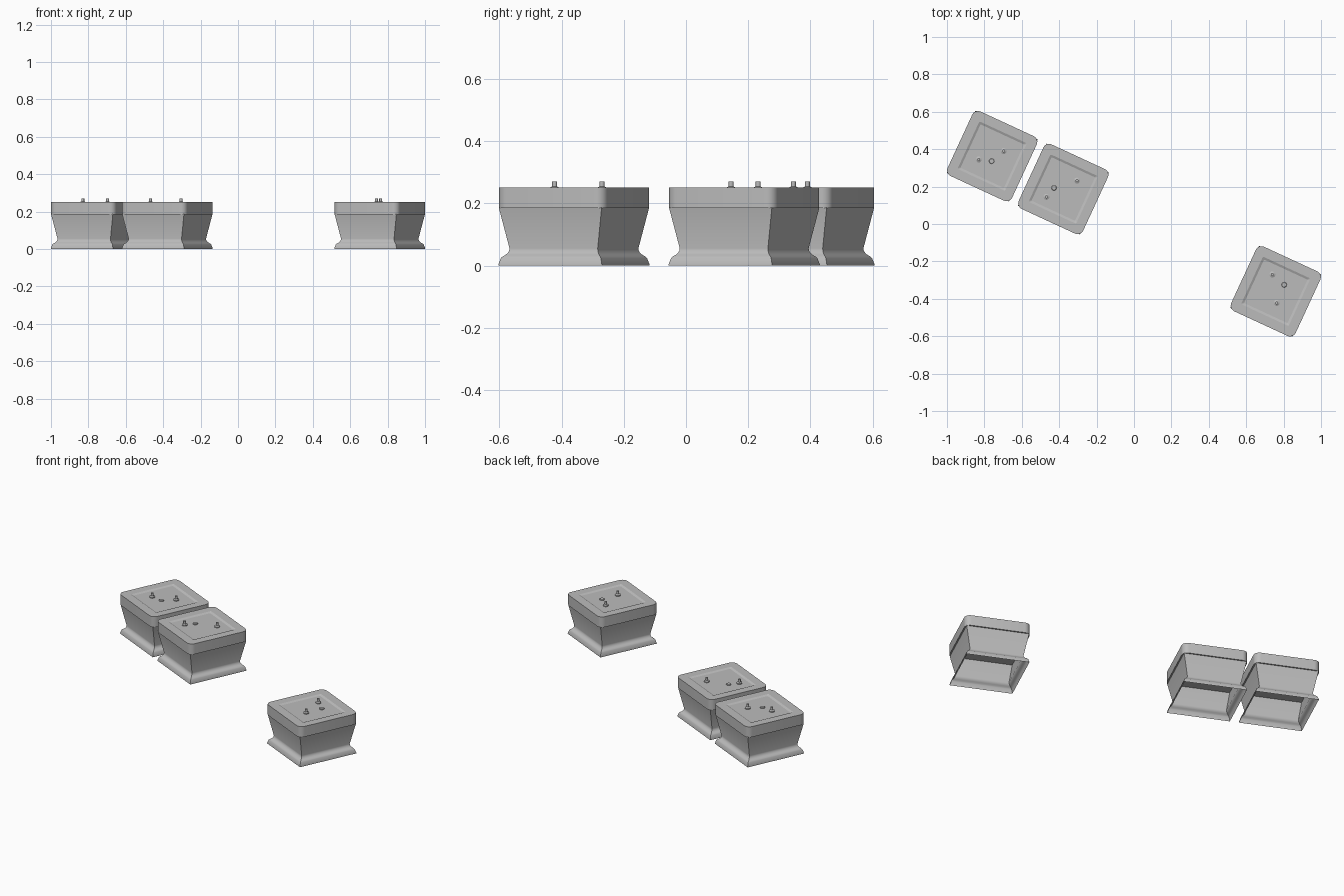
import bpy, bmesh, math
from mathutils import Matrix

if "Cube" in bpy.data.objects:
    bpy.data.objects.remove(bpy.data.objects["Cube"])

grey = bpy.data.materials.new("mid_grey")
grey.diffuse_color = (0.5, 0.5, 0.5, 1)
grey.use_nodes = True
grey.node_tree.nodes["Principled BSDF"].inputs["Base Color"].default_value = grey.diffuse_color
ANGLE = math.radians(-24.8)


def square_ring(half, radius, z, steps):
    """Square outline with rounded corners; steps = 0 gives sharp corners."""
    pts = []
    for q in range(4):
        a0 = q * math.pi / 2
        sx = 1 if q in (0, 3) else -1
        sy = 1 if q in (0, 1) else -1
        for i in range(steps + 1):
            if steps == 0:
                pts.append((sx * half, sy * half, z))
            else:
                a = a0 + i / steps * math.pi / 2
                pts.append((sx * (half - radius) + radius * math.cos(a),
                            sy * (half - radius) + radius * math.sin(a), z))
    return pts


def loft(name, rings, matrix, cap_bottom, cap_top, smooth=30):
    bm = bmesh.new()
    loops = [[bm.verts.new(p) for p in r] for r in rings]
    n = len(loops[0])
    for a, b in zip(loops, loops[1:]):
        for i in range(n):
            j = (i + 1) % n
            bm.faces.new((a[i], a[j], b[j], b[i]))
    if cap_bottom:
        bm.faces.new(loops[0][::-1])
    if cap_top:
        bm.faces.new(loops[-1])
    me = bpy.data.meshes.new(name)
    bm.to_mesh(me)
    bm.free()
    ob = bpy.data.objects.new(name, me)
    bpy.context.collection.objects.link(ob)
    ob.matrix_world = matrix
    me.materials.append(grey)
    bpy.ops.object.select_all(action='DESELECT')
    ob.select_set(True)
    bpy.context.view_layer.objects.active = ob
    bpy.ops.object.shade_smooth_by_angle(angle=math.radians(smooth))
    return ob


def turned(name, profile, x, y):
    """Small round part from (radius, z) pairs."""
    rings = [[(r * math.cos(k * math.tau / 16), r * math.sin(k * math.tau / 16), z)
              for k in range(16)] for r, z in profile]
    loft(name, rings, Matrix.Translation((x, y, 0)), False, True)


# flared hollow body: (half width, height)
BODY = [(.183, 0), (.183, .004), (.177, .024), (.173, .029), (.166, .034),
        (.160, .041), (.157, .048), (.156, .055), (.182, .186)]
# cap with shallow recess: (half width, corner radius, height)
CAP = [(.19, .034, .185), (.19, .034, .25), (.14, .008, .25), (.128, .005, .244)]
FLOOR = .244

# block centre, two pins, one low stud
BLOCKS = [
    ((-.758, .363), [(-.83, .345), (-.697, .39)], (-.761, .336)),
    ((-.378, .187), [(-.468, .145), (-.305, .232)], (-.428, .193)),
    ((.758, -.36), [(.74, -.27), (.763, -.422)], (.803, -.325)),
]

for k, (centre, pins, stud) in enumerate(BLOCKS, 1):
    m = Matrix.Translation((*centre, 0)) @ Matrix.Rotation(ANGLE, 4, 'Z')
    loft(f"block_body_{k}", [square_ring(h, 0, z, 0) for h, z in BODY], m, False, False)
    loft(f"block_cap_{k}", [square_ring(h, r, z, 6) for h, r, z in CAP], m, True, True, 20)
    # pins with a collar, and the low stud
    for j, (x, y) in enumerate(pins, 1):
        turned(f"pin_{k}_{j}", [(.016, FLOOR - .002), (.016, .25), (.008, .254), (.008, .27)], x, y)
    turned(f"stud_{k}", [(.014, FLOOR - .002), (.014, .248), (.012, .25)], *stud)
